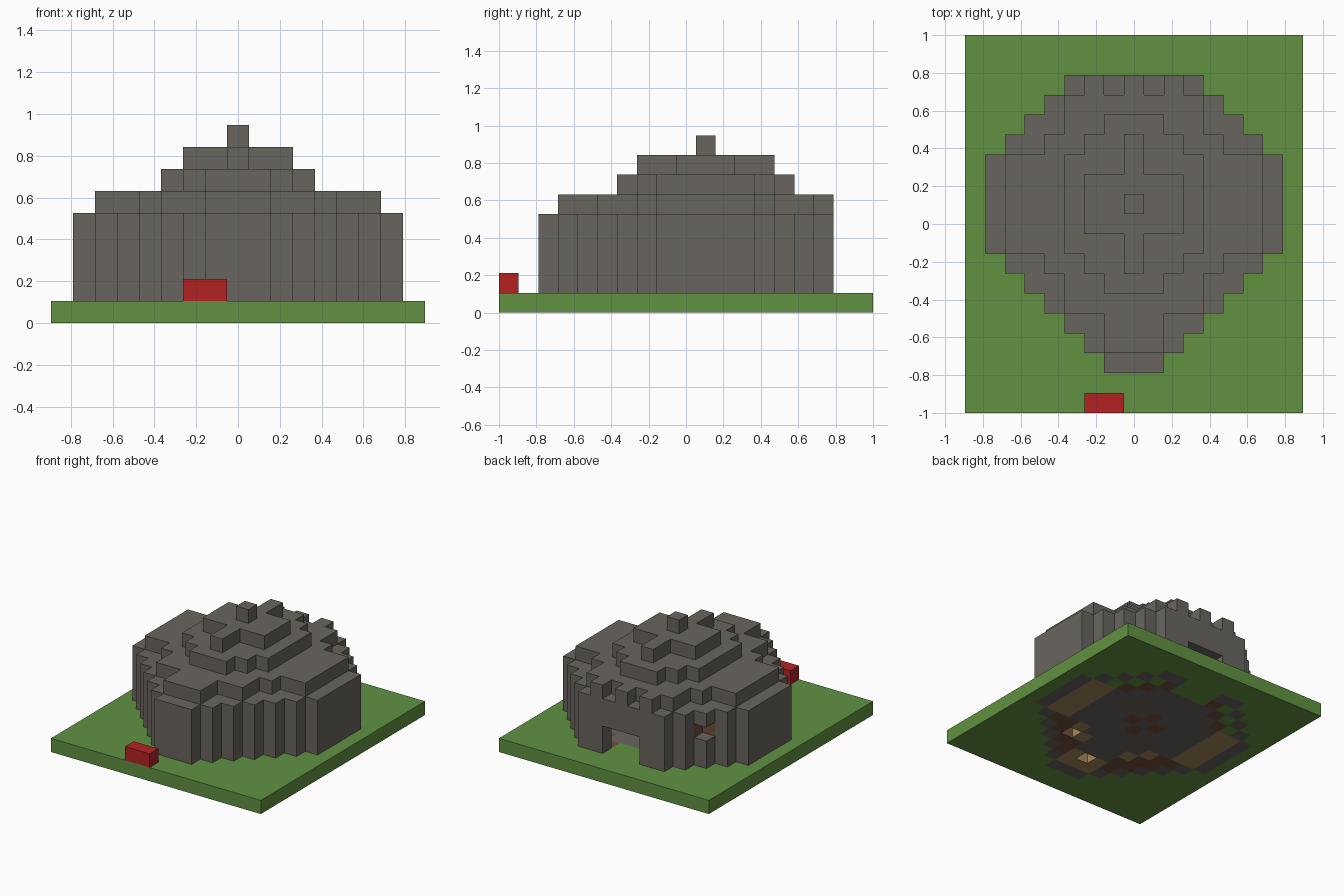
import bpy
import bmesh

if "Cube" in bpy.data.objects:
    bpy.data.objects.remove(bpy.data.objects["Cube"], do_unlink=True)

U = 2 / 19  # edge of one block


def material(name, hex_code):
    """Flat material from an sRGB hex code, stored as linear values."""
    srgb = [int(hex_code[k:k + 2], 16) / 255 for k in (0, 2, 4)]
    col = [((c + 0.055) / 1.055) ** 2.4 for c in srgb] + [1]
    m = bpy.data.materials.new(name)
    m.use_nodes = True
    m.diffuse_color = col
    m.node_tree.nodes["Principled BSDF"].inputs["Base Color"].default_value = col
    return m


MATS = {
    "grass": material("grass green", "629142"),
    "stone": material("stone grey", "69655F"),
    "red": material("red", "B42222"),
    "plank": material("plank tan", "A6865A"),
    "log": material("log brown", "70503C"),
}


def layer(first_row, half_widths):
    """Set of (i, j) cells, symmetric in x, one half width per row."""
    return {(i, first_row + k) for k, w in enumerate(half_widths)
            for i in range(-w, w + 1)}


# Dome layers, from the walls up to the finial
walls = layer(-7, [1, 2, 3, 4, 5, 6, 7, 7, 7, 7, 7, 6, 5, 4, 3])
battlement = {(-2, 7), (0, 7), (2, 7)}
parapet = layer(-6, [1, 1, 3, 3, 4, 6, 6, 6, 6, 6, 4, 3, 3]) | battlement
tiers = {1: walls, 2: walls, 3: walls, 4: walls, 5: parapet,
         6: layer(-3, [1, 2, 3, 3, 3, 3, 3, 2, 1]),
         7: layer(-2, [0, 0, 2, 2, 2, 0, 0]),
         8: layer(1, [0])}
solid = {(i, j, k) for k, cells in tiers.items() for i, j in cells}

DIRS = [(1, 0, 0), (-1, 0, 0), (0, 1, 0), (0, -1, 0), (0, 0, 1), (0, 0, -1)]


def step(c, d):
    return tuple(a + b for a, b in zip(c, d))


# Hollow shell: keep only blocks that touch the outside
shell = {c for c in solid
         if any(step(c, d) not in solid and step(c, d)[2] > 0 for d in DIRS)}
# Back doorway and a window gap in the rear corner
shell -= {(i, 7, k) for i in (-1, 0, 1) for k in (1, 2)}
shell.discard((-5, 5, 3))

# Floor pattern inside the dome
rim = {(i, j) for i, j in walls
       if any((i + d[0], j + d[1]) not in walls for d in DIRS[:4])}
second_ring = {(i, j) for i, j in walls - rim
               if any((i + a, j + b) in rim for a in (-1, 0, 1) for b in (-1, 0, 1))}


def floor_colour(i, j):
    if (abs(i) in (5, 6) and -1 <= j <= 3) or (abs(i) <= 1 and j in (-5, -6)):
        return "plank"
    if abs(i) + abs(j - 1) == 1:
        return "log"
    if j >= 6 and abs(i) <= 1:
        return "grass"
    if (i, j) in second_ring:
        return "grass" if j >= 4 and (i + j) % 2 else "log"
    if (abs(i), j) in {(3, -4), (2, -3), (4, -3), (3, -2)}:
        return "plank"
    return "stone"


pits = {(3, -3), (0, -5)}
floor = {(i, j, 0): floor_colour(i, j) for i, j in walls - pits}
ground = {(i, j, 0): "grass" for i in range(-8, 9) for j in range(-9, 10)
          if (i, j) not in walls}

PARTS = {
    "ground_plate": ground,
    "dome_floor": floor,
    "stone_dome": {c: "stone" for c in shell},
    "window_lining": {(-4, 5, k): "log" for k in (1, 2, 3)} | {(-5, 4, 3): "log"},
    "red_block": {(i, -9, 1): "red" for i in (-2, -1)},
}
occupied = set().union(*PARTS.values())


def build(name, cells):
    """Mesh of the exposed block faces of one part."""
    bm = bmesh.new()
    names = sorted(set(cells.values()))
    for cell, colour in cells.items():
        for d in DIRS:
            if step(cell, d) in occupied:
                continue
            axis = [abs(v) for v in d].index(1)
            corners = []
            for s, t in ((-1, -1), (1, -1), (1, 1), (-1, 1)):
                off = [0, 0, 0]
                off[axis] = d[axis]
                off[(axis + 1) % 3] = s * d[axis]
                off[(axis + 2) % 3] = t
                p = [(c + o / 2) * U for c, o in zip(cell, off)]
                p[2] += U / 2
                corners.append(bm.verts.new(p))
            bm.faces.new(corners).material_index = names.index(colour)
    bmesh.ops.remove_doubles(bm, verts=bm.verts, dist=0.001)
    mesh = bpy.data.meshes.new(name)
    bm.to_mesh(mesh)
    bm.free()
    for n in names:
        mesh.materials.append(MATS[n])
    bpy.context.scene.collection.objects.link(bpy.data.objects.new(name, mesh))


for part, part_cells in PARTS.items():
    build(part, part_cells)
